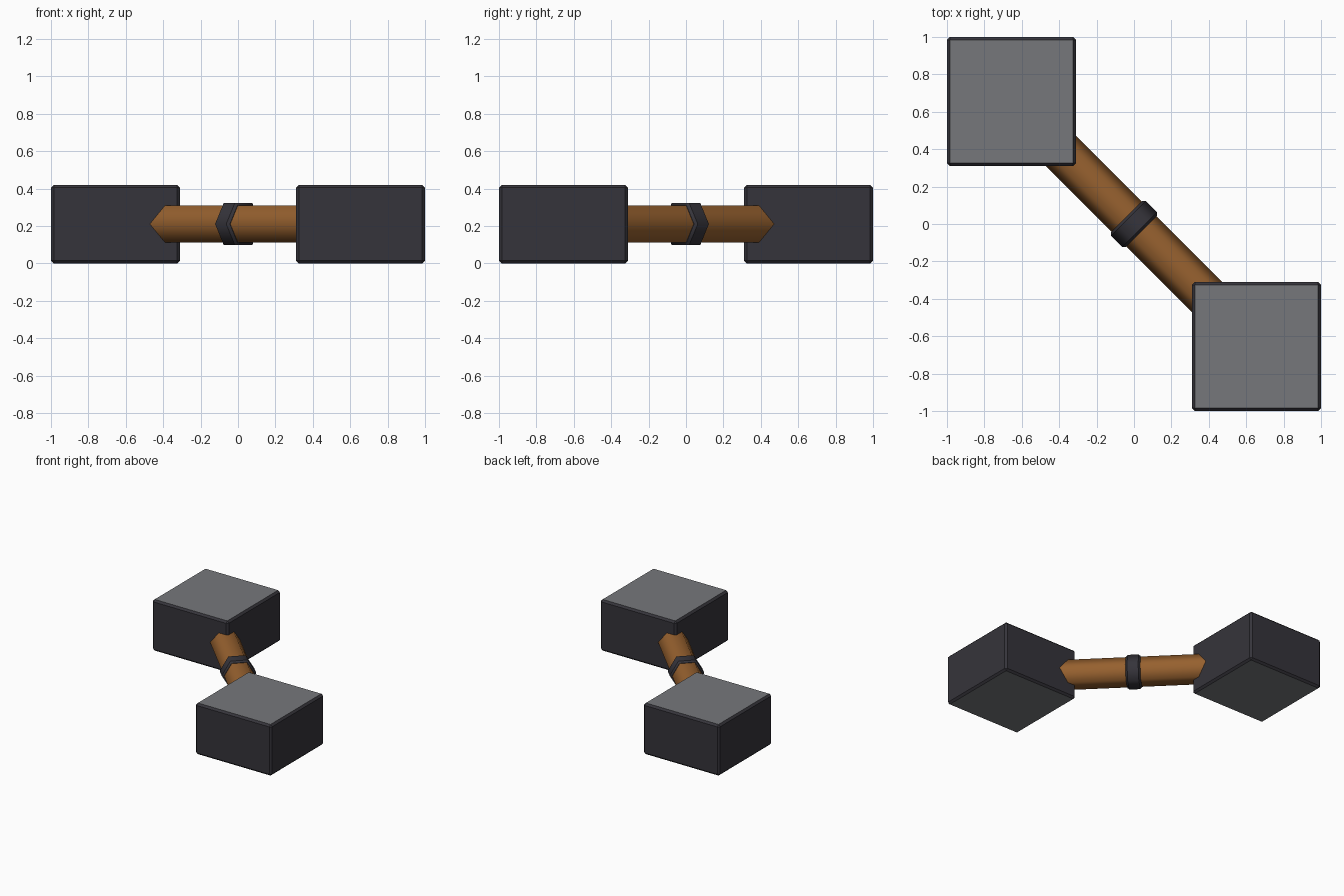
import bpy, bmesh, math
from mathutils import Vector

if "Cube" in bpy.data.objects:
    bpy.data.objects.remove(bpy.data.objects["Cube"])


def material(name, rgb):
    m = bpy.data.materials.new(name)
    m.diffuse_color = (*rgb, 1)
    m.use_nodes = True
    m.node_tree.nodes["Principled BSDF"].inputs["Base Color"].default_value = m.diffuse_color
    return m


DARK = material("dark iron", (0.036, 0.034, 0.043))
GREY = material("worn grey", (0.180, 0.186, 0.198))
WOOD = material("brown wood", (0.305, 0.118, 0.028))


def finish(name, bm, mats):
    bmesh.ops.recalc_face_normals(bm, faces=bm.faces)
    me = bpy.data.meshes.new(name)
    bm.to_mesh(me)
    bm.free()
    for m in mats:
        me.materials.append(m)
    ob = bpy.data.objects.new(name, me)
    bpy.context.collection.objects.link(ob)


def block(name, x, y):
    """Chamfered block with grey top and bottom faces."""
    bm = bmesh.new()
    bmesh.ops.create_cube(bm, size=1)
    for v in bm.verts:
        v.co = Vector((x + v.co.x * 0.69, y + v.co.y * 0.69, (v.co.z + 0.5) * 0.42))
    bmesh.ops.bevel(bm, geom=bm.edges[:], offset=0.015, segments=1, affect='EDGES')
    bm.normal_update()
    for f in bm.faces:
        f.material_index = 1 if abs(f.normal.z) > 0.99 else 0
    finish(name, bm, [DARK, GREY])


def hex_bar(name, stations, mat):
    """Six-sided bar along the diagonal, given as (position, radius) stations."""
    axis = Vector((1, -1, 0)).normalized()
    side = Vector((1, 1, 0)).normalized()
    up = Vector((0, 0, 1))
    bm = bmesh.new()
    rings = []
    for t, r in stations:
        rings.append([bm.verts.new(axis * t + up * 0.211
                                   + side * r * math.cos(i * math.pi / 3)
                                   + up * r * math.sin(i * math.pi / 3)) for i in range(6)])
    for a, b in zip(rings, rings[1:]):
        for i in range(6):
            j = (i + 1) % 6
            bm.faces.new((a[i], a[j], b[j], b[i])).smooth = True
    bm.faces.new(rings[0])
    bm.faces.new(rings[-1])
    # only the lengthwise edges shade smoothly
    for ring in rings:
        for i in range(6):
            bm.edges.get((ring[i], ring[(i + 1) % 6])).smooth = False
    finish(name, bm, [mat])


# two heavy end blocks
block("back_left_block", -0.655, 0.655)
block("front_right_block", 0.655, -0.655)

# wooden handle and its iron collar
hex_bar("handle", [(-0.6, 0.114), (0.6, 0.114)], WOOD)
hex_bar("collar", [(-0.056, 0.117), (-0.042, 0.131), (0.042, 0.131), (0.056, 0.117)], DARK)
